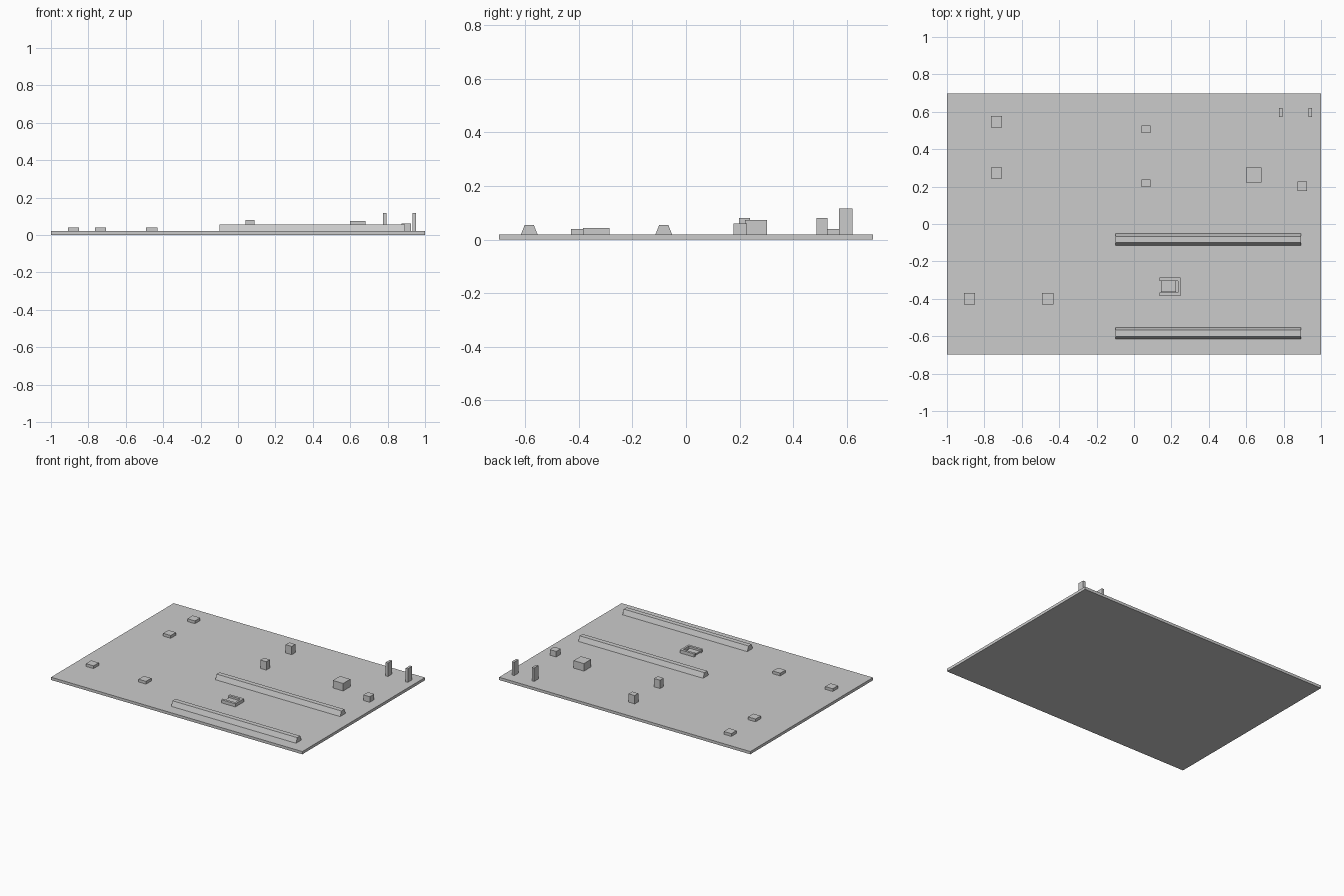
import bpy
import bmesh

cube = bpy.data.objects.get("Cube")
if cube:
    bpy.data.objects.remove(cube, do_unlink=True)

grey = bpy.data.materials.new("plain_grey")
grey.use_nodes = True
colour = (0.6, 0.6, 0.6, 1)
grey.diffuse_color = colour
grey.node_tree.nodes["Principled BSDF"].inputs["Base Color"].default_value = colour

TOP = 0.02  # top of the ground slab


def prism(name, profile, start, end, axis):
    """Extrude a closed profile along x (profile is y, z) or z (profile is x, y)."""
    bm = bmesh.new()
    place = (lambda a, b: (start, a, b)) if axis == "x" else (lambda a, b: (a, b, start))
    face = bm.faces.new([bm.verts.new(place(a, b)) for a, b in profile])
    new = bmesh.ops.extrude_face_region(bm, geom=[face])["geom"]
    shift = (end - start, 0, 0) if axis == "x" else (0, 0, end - start)
    bmesh.ops.translate(bm, vec=shift, verts=[v for v in new if isinstance(v, bmesh.types.BMVert)])
    bmesh.ops.recalc_face_normals(bm, faces=bm.faces)
    mesh = bpy.data.meshes.new(name)
    bm.to_mesh(mesh)
    bm.free()
    mesh.materials.append(grey)
    obj = bpy.data.objects.new(name, mesh)
    bpy.context.collection.objects.link(obj)
    return obj


def box(name, x, y, width, depth, top, bottom=TOP):
    w, d = width / 2, depth / 2
    corners = [(x - w, y - d), (x + w, y - d), (x + w, y + d), (x - w, y + d)]
    return prism(name, corners, bottom, top, "z")


# Ground slab
box("ground_slab", 0, 0, 2, 1.394, TOP, 0)

# Long rails with sloping sides
for name, y in (("front_rail", -0.585), ("middle_rail", -0.083)):
    section = [(y - 0.031, TOP), (y + 0.031, TOP), (y + 0.017, 0.055), (y - 0.017, 0.055)]
    prism(name, section, -0.1, 0.893, "x")

# Low square pads
for i, (x, y) in enumerate([(-0.735, 0.547), (-0.735, 0.272), (-0.879, -0.4), (-0.461, -0.4)]):
    box(f"low_pad_{i + 1}", x, y, 0.06, 0.06, 0.04)

# Pair of short blocks
for name, y in (("back_block", 0.507), ("front_block", 0.218)):
    box(name, 0.063, y, 0.048, 0.041, 0.08)

# Large and small buildings
box("large_building", 0.641, 0.262, 0.082, 0.082, 0.074)
box("small_building", 0.899, 0.203, 0.051, 0.051, 0.06)

# Tall gate posts
for name, x in (("right_gate_post", 0.784), ("left_gate_post", 0.942)):
    box(name, x, 0.596, 0.018, 0.049, 0.117)

# Open-sided enclosure with a low platform inside
wall = [(0.136, -0.384), (0.248, -0.384), (0.248, -0.286), (0.136, -0.286),
        (0.136, -0.304), (0.234, -0.304), (0.234, -0.366), (0.136, -0.366)]
prism("enclosure_wall", wall, TOP, 0.043, "z")
box("enclosure_platform", 0.184, -0.335, 0.08, 0.058, 0.03)
